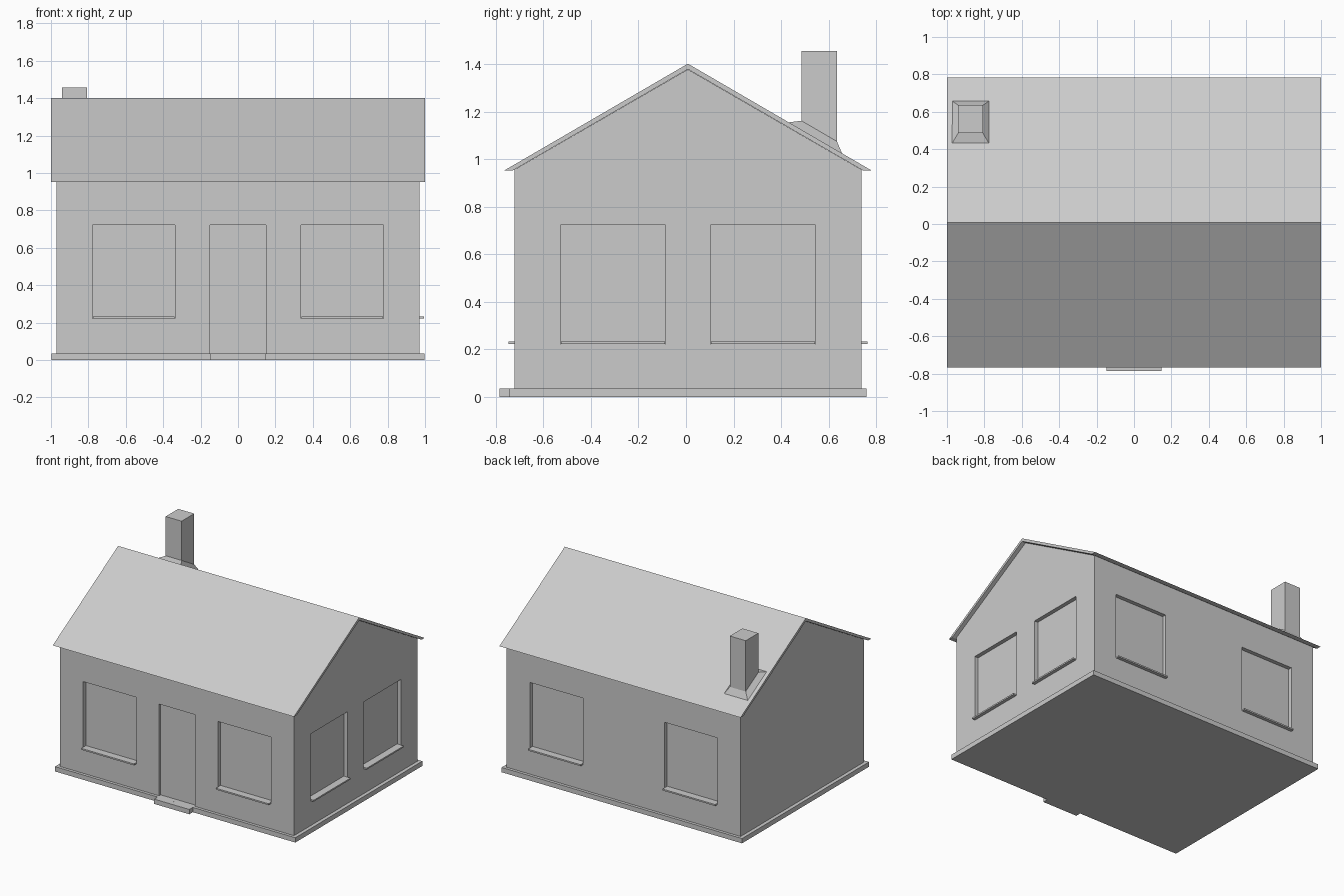
import bpy, bmesh

if "Cube" in bpy.data.objects:
    bpy.data.objects.remove(bpy.data.objects["Cube"])

CY = 0.008                      # ridge line y; house body is symmetric about it
HX, HY = 0.97, 0.73             # wall half sizes
RIDGE, SLOPE = 1.402, 0.582     # roof top height and pitch
SILL_Z, HEAD_Z = 0.222, 0.723   # window opening heights


def mesh_object(name, verts, faces):
    bm = bmesh.new()
    vs = [bm.verts.new(v) for v in verts]
    for f in faces:
        bm.faces.new([vs[i] for i in f])
    bmesh.ops.recalc_face_normals(bm, faces=bm.faces)
    me = bpy.data.meshes.new(name)
    bm.to_mesh(me)
    bm.free()
    ob = bpy.data.objects.new(name, me)
    bpy.context.collection.objects.link(ob)
    return ob


def prism(name, profile, x0, x1):
    """Extrude a (y, z) profile along x."""
    n = len(profile)
    verts = [(x, y, z) for x in (x0, x1) for y, z in profile]
    faces = [range(n), range(n, 2 * n)]
    faces += [(i, (i + 1) % n, n + (i + 1) % n, n + i) for i in range(n)]
    return mesh_object(name, verts, faces)


def box(name, x0, x1, y0, y1, z0, z1):
    return prism(name, [(y0, z0), (y1, z0), (y1, z1), (y0, z1)], x0, x1)


def roof_z(y):
    return RIDGE - SLOPE * abs(y - CY)


def cut(target, cutter):
    mod = target.modifiers.new(cutter.name, 'BOOLEAN')
    mod.operation = 'DIFFERENCE'
    mod.solver = 'EXACT'
    mod.object = cutter
    cutter.hide_render = True
    cutter.hide_set(True)


# Walls with gable ends
wall_z = 1.378 - 0.578 * HY
walls = prism("walls", [(CY - HY, 0.03), (CY + HY, 0.03), (CY + HY, wall_z),
                        (CY, 1.378), (CY - HY, wall_z)], -HX, HX)

# Base slab and door step
box("base", -0.997, 0.997, CY - 0.752, CY + 0.752, 0, 0.036)
box("door_step", -0.146, 0.146, -0.785, CY - 0.74, 0, 0.036)

# Roof: thin chevron with level-cut eaves
roof_profile = [(CY - 0.774, 0.952), (CY, RIDGE), (CY + 0.774, 0.952),
                (CY + 0.738, 0.952), (CY, 1.379), (CY - 0.738, 0.952)]
prism("roof", roof_profile, -1, 1)

# Window recesses and sills: front, back and right side
DEPTH, OUT = 0.03, 0.025
for i, side in enumerate((-1, 1)):
    a, b = sorted((side * 0.338, side * 0.778))
    for label, d in (("front", -1), ("back", 1)):
        face = CY + d * HY
        y0, y1 = sorted((face - d * DEPTH, face + d * 0.1))
        cut(walls, box(f"{label}_window_cutter_{i}", a, b, y0, y1, SILL_Z, HEAD_Z))
        y0, y1 = sorted((face - d * DEPTH, face + d * OUT))
        box(f"{label}_sill_{i}", a + 0.002, b - 0.002, y0, y1, SILL_Z, 0.233)
    a, b = sorted((CY + side * 0.095, CY + side * 0.536))
    cut(walls, box(f"side_window_cutter_{i}", HX - DEPTH, HX + 0.1, a, b, SILL_Z, HEAD_Z))
    box(f"side_sill_{i}", HX - DEPTH, HX + OUT, a + 0.002, b - 0.002, SILL_Z, 0.233)

# Door recess
cut(walls, box("door_cutter", -0.149, 0.149, CY - HY - 0.1, CY - HY + 0.018, 0.036, HEAD_Z))

# Chimney stack
cx0, cx1, cy0, cy1 = -0.94, -0.808, 0.486, 0.635
prism("chimney", [(cy0, roof_z(cy0)), (cy1, roof_z(cy1)), (cy1, 1.456), (cy0, 1.456)],
      cx0, cx1)

# Sloped flashing around the chimney foot
fx0, fx1, fy0, fy1 = -0.972, -0.776, 0.432, 0.657
verts = [(x, y, roof_z(y)) for x, y in ((fx0, fy0), (fx1, fy0), (fx1, fy1), (fx0, fy1))]
verts += [(x, y, roof_z(y) + 0.038) for x, y in ((cx0, cy0), (cx1, cy0), (cx1, cy1), (cx0, cy1))]
faces = [(0, 1, 2, 3), (4, 5, 6, 7)] + [(i, (i + 1) % 4, 4 + (i + 1) % 4, 4 + i) for i in range(4)]
mesh_object("chimney_flashing", verts, faces)
